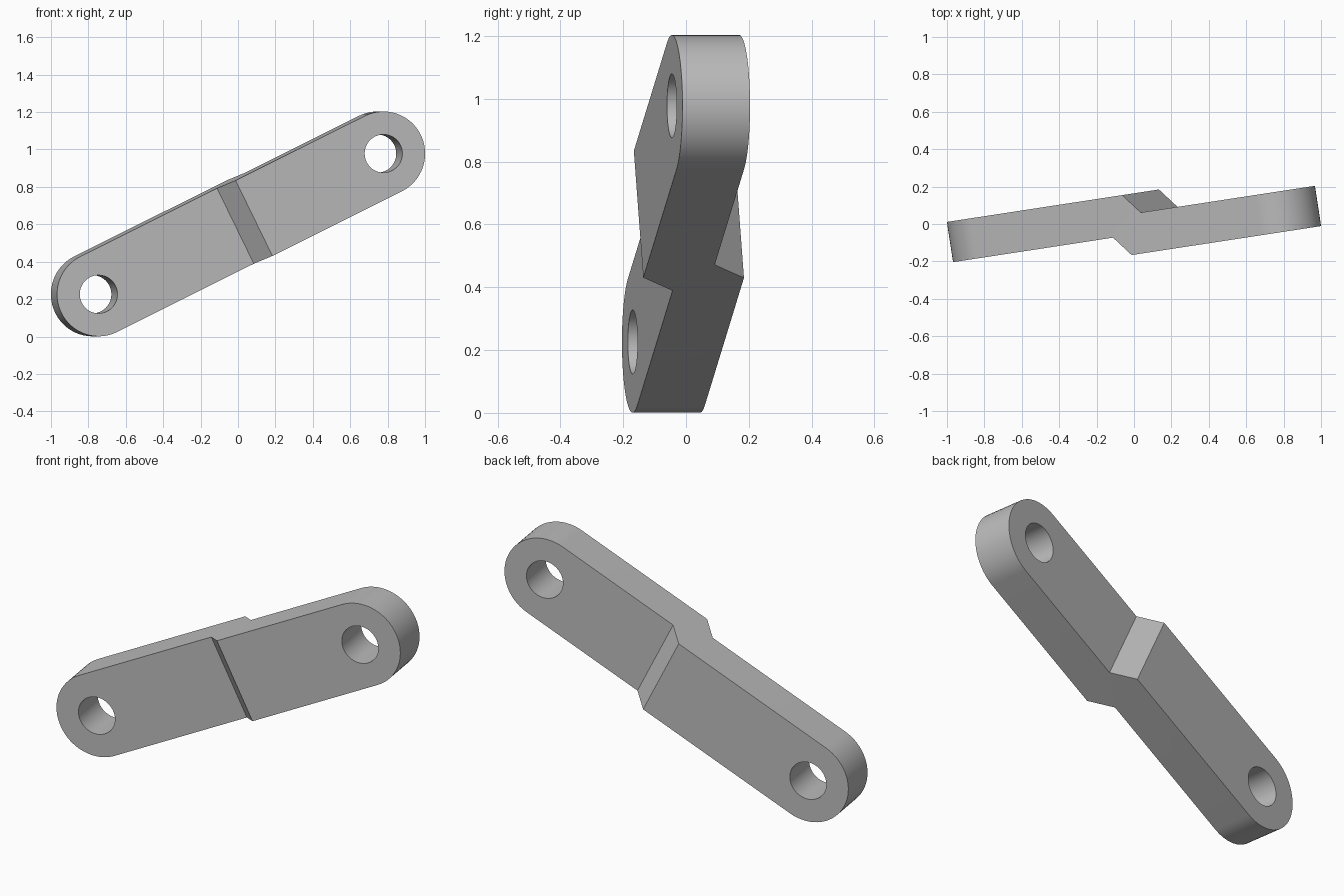
import bpy, bmesh, math
from mathutils import Matrix, Vector

cube = bpy.data.objects.get("Cube")
if cube:
    bpy.data.objects.remove(cube, do_unlink=True)

HALF = 0.85        # hole centre distance from the middle
R_END = 0.225      # rounded end radius
R_HOLE = 0.102
THICK = 0.2175
STEP = 0.0535      # half of the sideways jog
SEGMENTS = 64


def prism(name, outline, axis, depth):
    """Extrude a flat outline by +-depth along the given axis (Y or Z)."""
    bm = bmesh.new()
    if axis == "Y":
        verts = [bm.verts.new((a, -depth, b)) for a, b in outline]
        move = Vector((0, 2 * depth, 0))
    else:
        verts = [bm.verts.new((a, b, -depth)) for a, b in outline]
        move = Vector((0, 0, 2 * depth))
    face = bm.faces.new(verts)
    new = bmesh.ops.extrude_face_region(bm, geom=[face])["geom"]
    bmesh.ops.translate(bm, vec=move, verts=[v for v in new if isinstance(v, bmesh.types.BMVert)])
    bmesh.ops.recalc_face_normals(bm, faces=bm.faces)
    mesh = bpy.data.meshes.new(name)
    bm.to_mesh(mesh)
    bm.free()
    obj = bpy.data.objects.new(name, mesh)
    bpy.context.collection.objects.link(obj)
    return obj


def arc(cx, radius, start, sweep, count):
    return [(cx + radius * math.cos(start + sweep * i / count),
             radius * math.sin(start + sweep * i / count)) for i in range(count + 1)]


# Jogged bar, seen along its width
far = HALF + R_END + 0.1
front, back = -THICK / 2, THICK / 2
profile = [(-far, front + STEP), (-0.025, front + STEP), (0.069, front - STEP), (far, front - STEP),
           (far, back - STEP), (0.161, back - STEP), (0.067, back + STEP), (-far, back + STEP)]
link = prism("link_bar", profile, "Z", 0.3)

# Rounded outline and the two pin holes
half = SEGMENTS // 2
stadium = arc(HALF, R_END, -math.pi / 2, math.pi, half) + arc(-HALF, R_END, math.pi / 2, math.pi, half)
cutters = [(prism("outline_cutter", stadium, "Y", 0.5), "INTERSECT")]
for name, x in (("left_hole_cutter", HALF), ("right_hole_cutter", -HALF)):
    circle = arc(x, R_HOLE, 0, 2 * math.pi, SEGMENTS)[:-1]
    cutters.append((prism(name, circle, "Y", 0.5), "DIFFERENCE"))
for cutter, operation in cutters:
    cutter.hide_render = True
    mod = link.modifiers.new(cutter.name, "BOOLEAN")
    mod.object, mod.operation, mod.solver = cutter, operation, "EXACT"

# Bake the cuts and drop the cutters
bpy.context.view_layer.update()
baked = bpy.data.meshes.new_from_object(link.evaluated_get(bpy.context.evaluated_depsgraph_get()))
link.modifiers.clear()
link.data = baked
for cutter, _ in cutters:
    bpy.data.objects.remove(cutter, do_unlink=True)

# Tilt into place
baked.transform(Matrix.Translation((0, 0, 0.602)) @ Matrix.Rotation(math.radians(8.7), 4, "Z")
                @ Matrix.Rotation(math.radians(-26.26), 4, "Y"))

# Plain grey metal
grey = bpy.data.materials.new("grey_metal")
grey.use_nodes = True
colour = (0.5, 0.5, 0.5, 1)
grey.diffuse_color = colour
grey.node_tree.nodes["Principled BSDF"].inputs["Base Color"].default_value = colour
baked.materials.clear()
baked.materials.append(grey)
for poly in baked.polygons:
    poly.material_index = 0

bpy.ops.object.select_all(action="DESELECT")
link.select_set(True)
bpy.context.view_layer.objects.active = link
bpy.ops.object.shade_smooth_by_angle(angle=math.radians(25))
